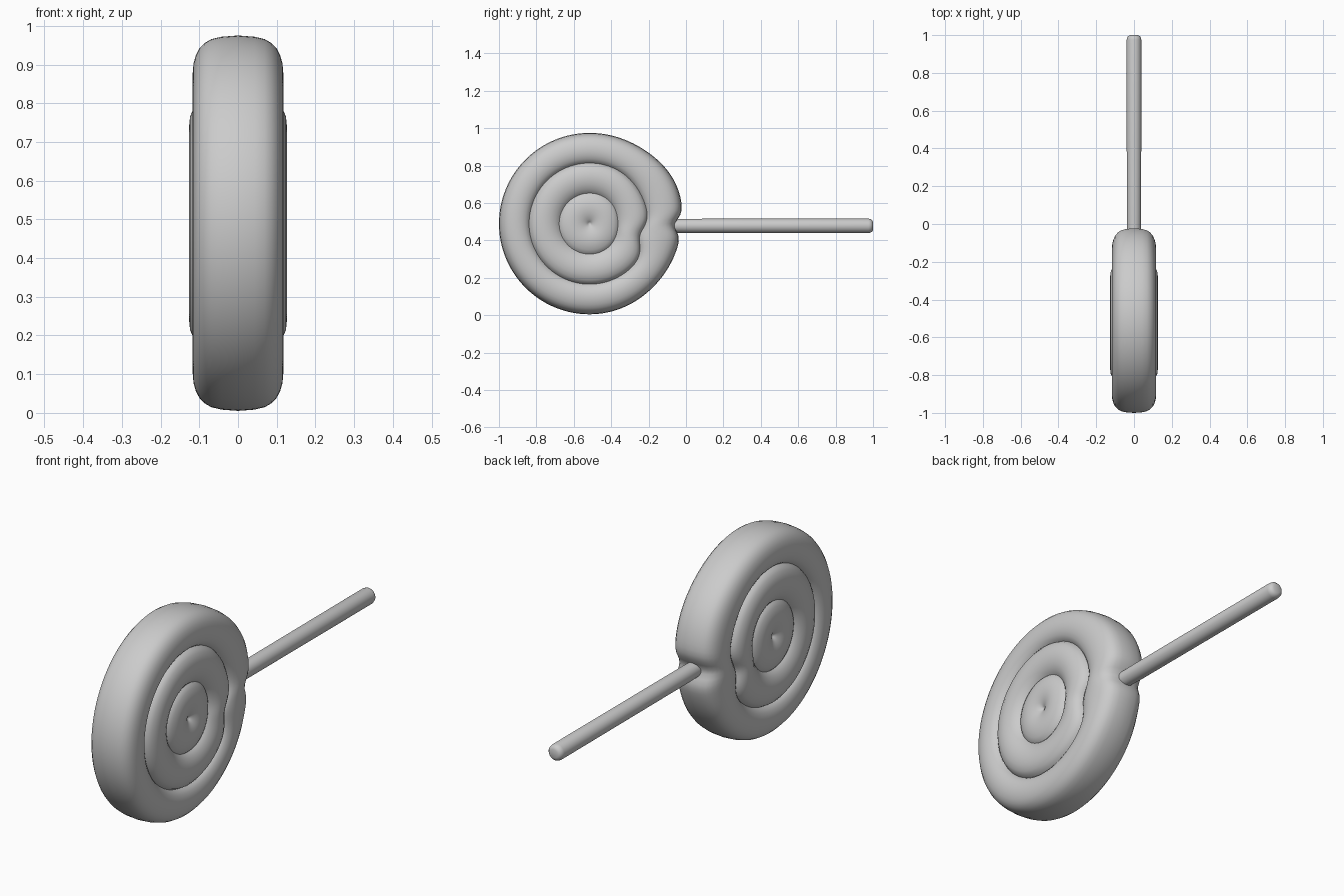
import bpy, bmesh
from math import sin, cos, pi, exp, radians

if "Cube" in bpy.data.objects:
    bpy.data.objects.remove(bpy.data.objects["Cube"])

CY, CZ = -0.515, 0.49      # centre of the candy
N = 128


def bump(a, centre, width):
    d = (a - radians(centre) + pi) % (2 * pi) - pi
    return exp(-(d / radians(width)) ** 2)


# zone boundaries by angle: centre, inner groove, outer groove, rim
def bounds(a):
    inner = 0.163 - 0.012 * bump(a, 0, 40)
    outer = 0.324 - 0.045 * bump(a, -14, 15) - 0.010 * bump(a, 20, 30)
    rim = (0.485 + 0.022 * bump(a, 24, 26) - 0.038 * bump(a, -1, 6)
           - 0.005 * bump(a, -45, 25))
    return (0.0, inner, outer, rim)


# half profile: (zone, position across the zone, half thickness)
PROFILE = [(0, .06, .098), (0, .15, .107), (0, .3, .116), (0, .5, .121),
           (0, .7, .118), (0, .86, .110), (0, .95, .102),
           (1, 0, .094), (1, .05, .102), (1, .14, .112), (1, .3, .123),
           (1, .5, .127), (1, .7, .124), (1, .86, .113), (1, .95, .101),
           (2, 0, .086), (2, .05, .097), (2, .14, .107), (2, .26, .114),
           (2, .4, .117), (2, .55, .115), (2, .68, .109), (2, .79, .100),
           (2, .88, .086), (2, .94, .069), (2, .98, .043), (2, 1, 0)]
SECTION = PROFILE + [(k, t, -x) for k, t, x in reversed(PROFILE[:-1])]


def finish(name, bm, angle):
    bmesh.ops.recalc_face_normals(bm, faces=bm.faces)
    mesh = bpy.data.meshes.new(name)
    bm.to_mesh(mesh)
    bm.free()
    ob = bpy.data.objects.new(name, mesh)
    bpy.context.collection.objects.link(ob)
    bpy.ops.object.select_all(action='DESELECT')
    ob.select_set(True)
    bpy.context.view_layer.objects.active = ob
    bpy.ops.object.shade_smooth_by_angle(angle=radians(angle))


# rolled candy disc, lofted around its axis
bm = bmesh.new()
rings = []
for k, t, x in SECTION:
    ring = []
    for i in range(N):
        a = 2 * pi * i / N
        b = bounds(a)
        r = b[k] + (b[k + 1] - b[k]) * t
        ring.append(bm.verts.new((x, CY + r * cos(a), CZ + r * sin(a))))
    rings.append(ring)
for p, q in zip(rings, rings[1:]):
    for i in range(N):
        j = (i + 1) % N
        bm.faces.new((p[i], p[j], q[j], q[i]))
for ring, x in ((rings[0], .088), (rings[-1], -.088)):
    c = bm.verts.new((x, CY, CZ))
    for i in range(N):
        bm.faces.new((ring[i], ring[(i + 1) % N], c))
finish("candy_swirl", bm, 50)

# stick with a rounded end
bm = bmesh.new()
prev = None
for y, r in ((-0.12, .037), (-0.03, .037), (0.02, .038), (0.975, .039),
             (0.988, .036), (0.996, .029), (1.0, .020)):
    ring = [bm.verts.new((r * cos(2 * pi * i / 32), y, 0.478 + r * sin(2 * pi * i / 32)))
            for i in range(32)]
    if prev:
        for i in range(32):
            j = (i + 1) % 32
            bm.faces.new((prev[i], prev[j], ring[j], ring[i]))
    else:
        bm.faces.new(ring)
    prev = ring
bm.faces.new(prev)
finish("stick", bm, 50)
